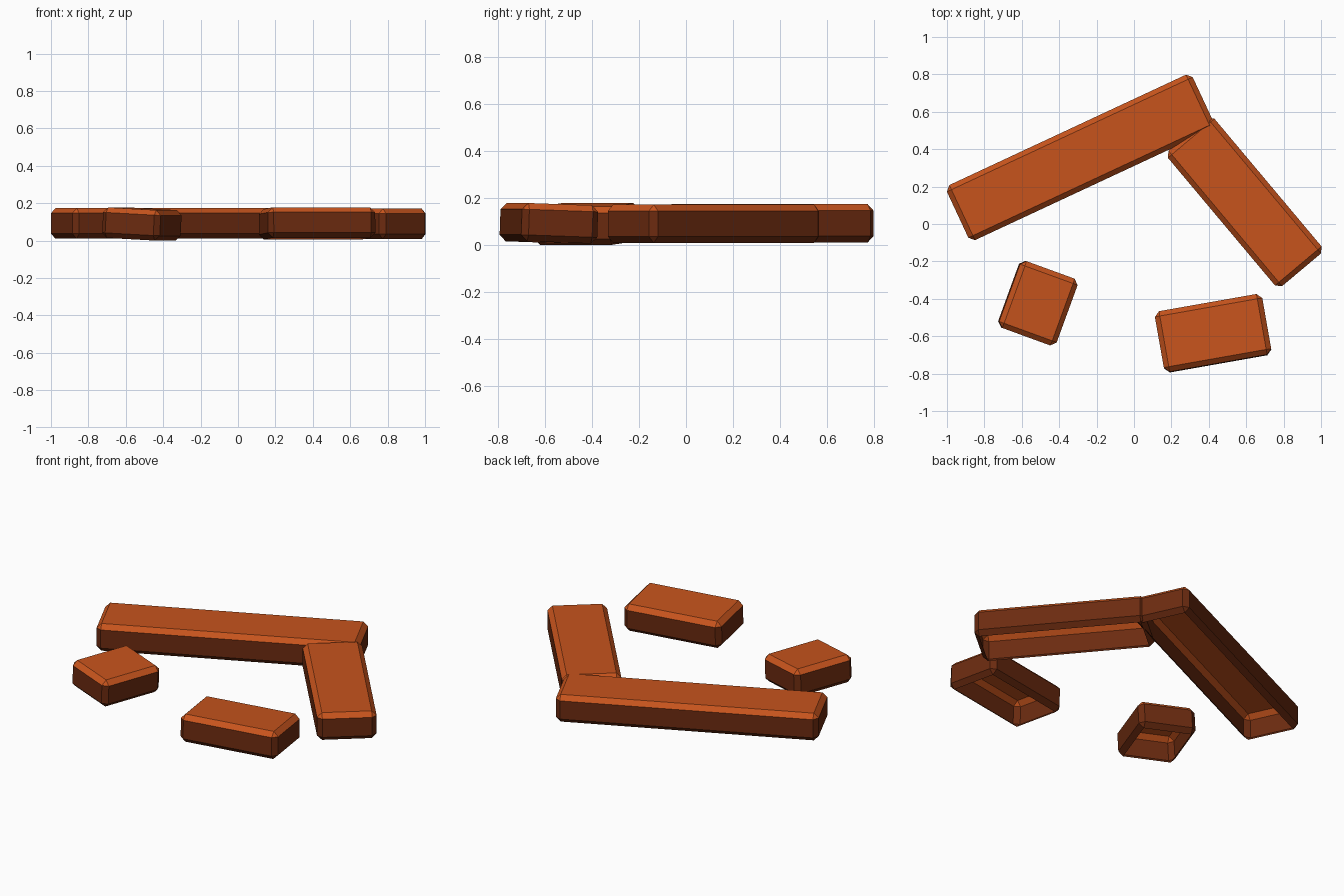
import bpy
import bmesh
from math import radians
from mathutils import Matrix, Vector

cube = bpy.data.objects.get("Cube")
if cube:
    bpy.data.objects.remove(cube, do_unlink=True)


def flat_material(name, rgb):
    mat = bpy.data.materials.new(name)
    mat.use_nodes = True
    mat.diffuse_color = (*rgb, 1)
    mat.node_tree.nodes["Principled BSDF"].inputs["Base Color"].default_value = (*rgb, 1)
    return mat


# Bright worn tops and upper chamfers, dark brown sides
top_clay = flat_material("bright_terracotta", (0.57, 0.088, 0.012))
side_clay = flat_material("dark_brown_clay", (0.15, 0.024, 0.005))


def slab(name, centre, size, turn, tilt=(0, 0)):
    """Chamfered block, open underneath, tilted slightly and turned about z."""
    bm = bmesh.new()
    bmesh.ops.create_cube(bm, size=1)
    bmesh.ops.scale(bm, vec=Vector(size), verts=bm.verts)
    bmesh.ops.bevel(bm, geom=bm.edges[:], offset=0.027, segments=1,
                    affect='EDGES', profile=0.5)
    bm.normal_update()
    underside = [f for f in bm.faces if f.normal.z < -0.99]
    bmesh.ops.delete(bm, geom=underside, context='FACES')
    # Upward faces are bright, all others dark
    for face in bm.faces:
        face.material_index = 0 if face.normal.z > 0.3 else 1
    mesh = bpy.data.meshes.new(name)
    bm.to_mesh(mesh)
    bm.free()
    mesh.materials.append(top_clay)
    mesh.materials.append(side_clay)
    obj = bpy.data.objects.new(name, mesh)
    obj.matrix_world = (Matrix.Translation(centre)
                        @ Matrix.Rotation(radians(turn), 4, 'Z')
                        @ Matrix.Rotation(radians(tilt[0]), 4, 'X')
                        @ Matrix.Rotation(radians(tilt[1]), 4, 'Y'))
    bpy.context.collection.objects.link(obj)


# Two long bricks meeting at a corner
slab("long_brick", (-0.286, 0.356, 0.092), (1.45, 0.325, 0.163), 25)
slab("medium_brick", (0.592, 0.117, 0.09), (0.945, 0.325, 0.163), -50)

# Two loose, slightly tilted pieces in front
slab("small_brick", (-0.514, -0.423, 0.089), (0.328, 0.38, 0.163), -20, (0, 3))
slab("short_brick", (0.423, -0.584, 0.092), (0.583, 0.329, 0.163), 10, (-2, 0))
